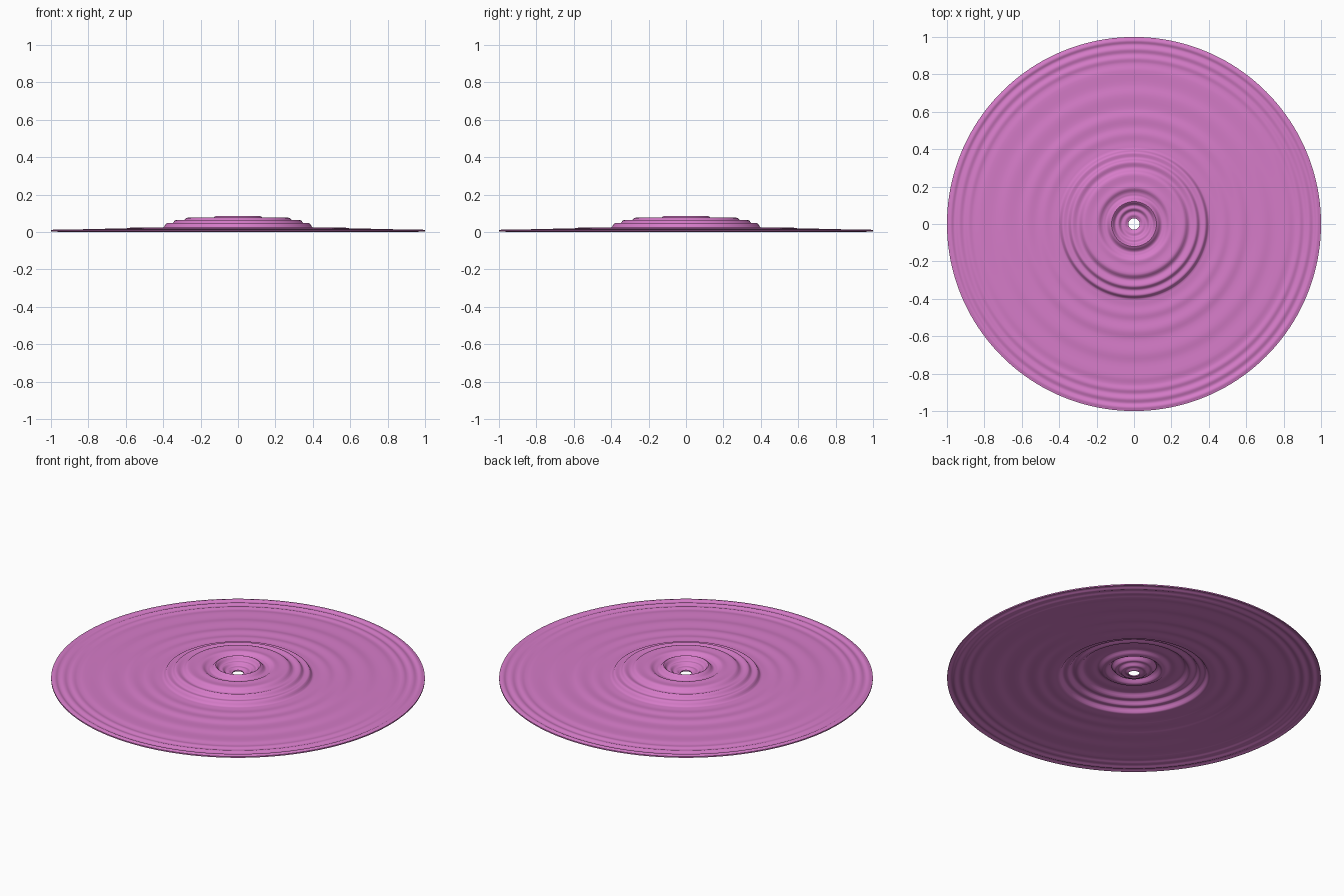
import bpy, bmesh, math

if "Cube" in bpy.data.objects:
    bpy.data.objects.remove(bpy.data.objects["Cube"])

SEGMENTS = 160
THICKNESS = 0.007

# Key points of the top surface: radius, height (ridges and valleys)
KEYS = [(0.030, 0.043), (0.050, 0.052), (0.065, 0.050), (0.085, 0.066),
        (0.098, 0.065), (0.120, 0.088), (0.150, 0.064), (0.165, 0.066),
        (0.195, 0.081), (0.225, 0.078), (0.268, 0.081), (0.300, 0.060),
        (0.332, 0.068), (0.355, 0.048), (0.380, 0.051), (0.402, 0.027),
        (0.440, 0.025), (0.480, 0.028), (0.520, 0.023), (0.570, 0.027),
        (0.620, 0.020), (0.690, 0.023), (0.750, 0.017), (0.820, 0.019),
        (0.860, 0.014), (0.885, 0.018), (0.910, 0.012), (0.935, 0.018),
        (0.960, 0.011), (0.980, 0.018), (1.000, 0.013)]


def smooth_profile(keys, steps=4):
    """Ease between ridge and valley points."""
    pts = []
    for (r0, z0), (r1, z1) in zip(keys, keys[1:]):
        for i in range(steps):
            t = i / steps
            e = (1 - math.cos(math.pi * t)) / 2
            pts.append((r0 + (r1 - r0) * t, z0 + (z1 - z0) * e))
    pts.append(keys[-1])
    return pts


def lathe(name, profile, material):
    """Spin a closed profile around z."""
    bm = bmesh.new()
    rings = []
    for r, z in profile:
        rings.append([bm.verts.new((r * math.cos(2 * math.pi * k / SEGMENTS),
                                    r * math.sin(2 * math.pi * k / SEGMENTS), z))
                      for k in range(SEGMENTS)])
    for i, a in enumerate(rings):
        b = rings[(i + 1) % len(rings)]
        for k in range(SEGMENTS):
            n = (k + 1) % SEGMENTS
            bm.faces.new((a[k], b[k], b[n], a[n]))
    bmesh.ops.recalc_face_normals(bm, faces=bm.faces)
    mesh = bpy.data.meshes.new(name)
    bm.to_mesh(mesh)
    bm.free()
    mesh.materials.append(material)
    obj = bpy.data.objects.new(name, mesh)
    bpy.context.collection.objects.link(obj)
    bpy.context.view_layer.objects.active = obj
    obj.select_set(True)
    bpy.ops.object.shade_smooth_by_angle(angle=math.radians(50))
    return obj


pink = bpy.data.materials.new("orchid_pink")
pink.diffuse_color = (0.67, 0.20, 0.58, 1.0)
pink.use_nodes = True
pink.node_tree.nodes["Principled BSDF"].inputs["Base Color"].default_value = pink.diffuse_color

# Rippled disc: top sheet, then the underside following it back inward
top = smooth_profile(KEYS)
under = [(r, z - THICKNESS) for r, z in reversed(top)]
low = min(z for _, z in under)
closed = [(r, z - low) for r, z in top + under]
lathe("rippled_disc", closed, pink)
